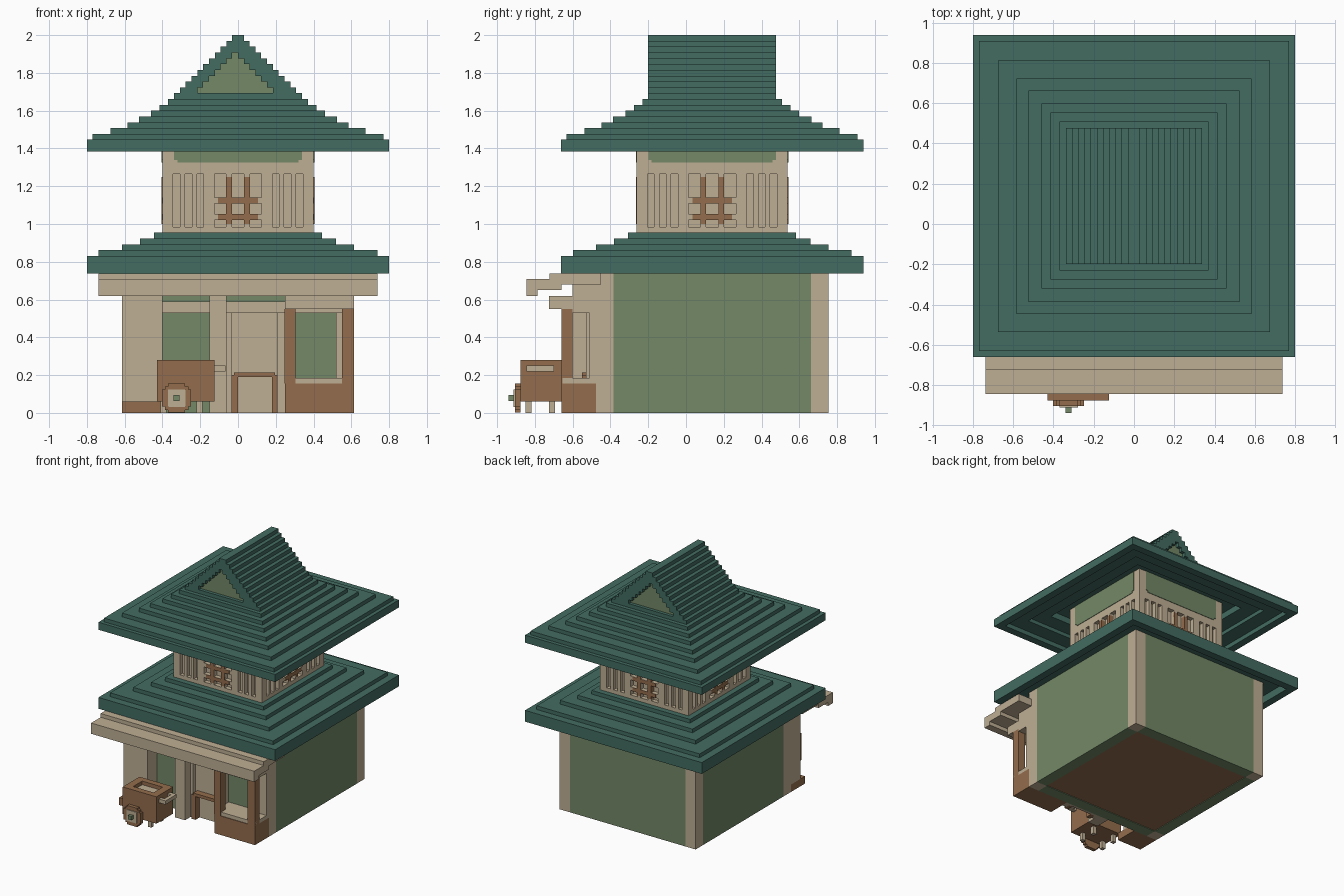
import bpy, bmesh, math
from mathutils import Matrix, Vector

cube = bpy.data.objects.get("Cube")
if cube:
    bpy.data.objects.remove(cube, do_unlink=True)

V = 2 / 65      # block size
CY = 0.1385     # depth centre of the house


def material(name, rgb):
    m = bpy.data.materials.new(name)
    lin = [((c / 255 + 0.055) / 1.055) ** 2.4 for c in rgb] + [1]
    m.use_nodes = True
    m.diffuse_color = lin
    bsdf = m.node_tree.nodes["Principled BSDF"]
    bsdf.inputs["Base Color"].default_value = lin
    bsdf.inputs["Roughness"].default_value = 0.9
    return m


TEAL = material("roof teal", (66, 108, 97))
TAN = material("plaster tan", (191, 175, 148))
GREEN = material("wall green", (115, 136, 103))
BROWN = material("wood brown", (148, 109, 77))


def finish(name, bm, mat):
    bmesh.ops.recalc_face_normals(bm, faces=bm.faces)
    me = bpy.data.meshes.new(name)
    bm.to_mesh(me)
    bm.free()
    me.materials.append(mat)
    ob = bpy.data.objects.new(name, me)
    bpy.context.collection.objects.link(ob)
    return ob


def boxes(name, mat, *extents):
    """One object from boxes given as x0, x1, y0, y1, z0, z1."""
    bm = bmesh.new()
    for x0, x1, y0, y1, z0, z1 in extents:
        mtx = Matrix.Translation(((x0 + x1) / 2, (y0 + y1) / 2, (z0 + z1) / 2)) \
            @ Matrix.Diagonal((x1 - x0, y1 - y0, z1 - z0, 1))
        bmesh.ops.create_cube(bm, size=1, matrix=mtx)
    return finish(name, bm, mat)


def four_sides(name, mat, extents):
    """Boxes laid out on the front side, repeated on all four sides."""
    bm = bmesh.new()
    for k in range(4):
        rot = Matrix.Translation((0, CY, 0)) @ Matrix.Rotation(k * math.pi / 2, 4, 'Z')
        for x0, x1, y0, y1, z0, z1 in extents:
            bmesh.ops.create_cube(bm, size=1, matrix=rot @ Matrix.Translation(
                ((x0 + x1) / 2, (y0 + y1) / 2, (z0 + z1) / 2))
                @ Matrix.Diagonal((x1 - x0, y1 - y0, z1 - z0, 1)))
    return finish(name, bm, mat)


def square_loft(name, mat, profile):
    """Square rings (half width, height) joined into a closed shell."""
    bm = bmesh.new()
    rings = [[bm.verts.new((sx * w, CY + sy * w, z))
              for sx, sy in ((-1, -1), (1, -1), (1, 1), (-1, 1))] for w, z in profile]
    for a, b in zip(rings, rings[1:]):
        for i in range(4):
            j = (i + 1) % 4
            bm.faces.new((a[i], a[j], b[j], b[i]))
    bm.faces.new(rings[0])
    bm.faces.new(rings[-1])
    return finish(name, bm, mat)


def roof(name, inner, widths, base, base_layers):
    prof, z = list(inner), base
    for i, w in enumerate(widths):
        prof.append((w, z))
        z += V * (base_layers if i == 0 else 1)
        prof.append((w, z))
    square_loft(name, TEAL, prof)


# Stepped roofs with hollow undersides
roof("lower_roof", [(.62, .85), (.62, .80), (.74, .80), (.74, 24 * V)],
     (.8, .738, .615, .52, .445), 24 * V, 3)
roof("upper_roof", [(.41, 1.5), (.5, 1.5), (.5, 1.45), (.62, 1.45), (.62, 1.42),
                    (.74, 1.42), (.74, 45 * V)],
     (.8, .77, .675, .585, .525, .46, .415, .37), 45 * V, 2)

# Gable with a recessed triangle at both ends
G = 11 * V
gable, tri = [], []
for i in range(11):
    w, z0, z1 = G - i * V, (54 + i) * V, (55 + i) * V
    if 1 <= i <= 7:
        h = (7.5 - i) * V
        lo, hi = -V / 2 - h, -V / 2 + h
        gable.append((-w, w, CY - G + V, CY + G - V, z0, z1))
        for s in (-1, 1):
            ya, yb = sorted((CY + s * G, CY + s * (G - V)))
            gable += [(-w, lo, ya, yb, z0, z1), (hi, w, ya, yb, z0, z1)]
            yc, yd = sorted((CY + s * (G - V), CY + s * (G - V + .004)))
            tri.append((lo, hi, yc, yd, z0, z1))
    else:
        gable.append((-w, w, CY - G, CY + G, z0, z1))
boxes("gable_roof", TEAL, *gable)
boxes("gable_panels", GREEN, *tri)

# Upper storey with cut slots and lattice windows on every side
upper = boxes("upper_walls", TAN, (-.4, .4, CY - .4, CY + .4, .93, 1.505))
cuts = [(s * x - .018, s * x + .018, -.43, -.365, .985, 1.265)
        for s in (-1, 1) for x in (.2, .262, .325)]
cuts += [(x0, x1, -.43, -.365, z0, z1)
         for x0, x1 in ((-.125, -.063), (-.033, .033), (.063, .125))
         for z0, z1 in ((.985, 1.022), (1.052, 1.108), (1.14, 1.265))]
cutter = four_sides("window_cutter", TAN, cuts)
cutter.hide_render = True
cutter.hide_viewport = True
mod = upper.modifiers.new("slots", 'BOOLEAN')
mod.object = cutter
mod.operation = 'DIFFERENCE'
mod.solver = 'EXACT'

lattice = [(s * .048 - .015, s * .048 + .015, -.404, -.37, 1.0, 1.25) for s in (-1, 1)]
lattice += [(-.105, .105, -.403, -.37, z - .015, z + .015) for z in (1.037, 1.124)]
four_sides("window_lattices", BROWN, lattice)
four_sides("upper_bands", GREEN, [(-.338, .338, -.404, -.398, 1.34, 1.5),
                                  (-.32, .32, -.404, -.398, 1.325, 1.34)])

# Ground storey: green walls, tan corner posts, brown floor
W, P = 20 * V, 3 * V
four_sides("ground_walls", GREEN, [(-W + P, W - P, -W, -W + P, 0, .85)])
posts = [(sx * (W - P / 2) - P / 2, sx * (W - P / 2) + P / 2,
          CY + sy * (W - P / 2) - P / 2, CY + sy * (W - P / 2) + P / 2, 0, .85)
         for sx in (-1, 1) for sy in (-1, 1)]
boxes("corner_posts", TAN, *posts)
boxes("floor", BROWN, (-W + P, W - P, CY - W + P, CY + W - P, .005, .04))

# Stepped awning over the shop front
F = CY - W
boxes("awning", TAN, (-.738, .738, -.845, -.785, .62, .708),
      (-.738, .738, -.785, -.66, .65, .708),
      (-.738, .738, -.722, -.45, .68, .739))

# Shop front: side panel, column, lintels
boxes("side_panel", TAN, (-W, -.4, -.6, F, .06, .70))
boxes("side_panel_base", BROWN, (-W, -.4, -.66, F, 0, .06))
boxes("front_column", TAN, (-.15, -.06, -.6, F, 0, .70))
boxes("lintels", TAN, (-.4, -.15, -.54, F, .53, .59), (-.06, .25, -.54, F, .53, .59),
      (.25, W, -.6, F, .53, .69), (.25, W, -.725, -.6, .55, .62))

# Door with frame and low arched board
boxes("door", TAN, (-.06, .25, -.497, F, 0, .53), (-.06, -.035, -.53, -.49, 0, .53),
      (.21, .25, -.53, -.49, 0, .53))
boxes("arch_board", BROWN, (-.035, 0, -.55, -.49, 0, .2), (.18, .21, -.55, -.49, 0, .2),
      (-.02, .195, -.55, -.49, .19, .215))

# Serving counter with window posts
boxes("counter", BROWN, (.25, W, -.66, F, 0, .155))
boxes("counter_top", TAN, (.25, W, -.655, F, .155, .185))
boxes("counter_posts", BROWN, (.245, .305, -.66, -.6, .155, .55),
      (.55, W, -.66, -.6, .155, .55))
boxes("window_frame", TAN, (.52, .55, -.51, F, .185, .53), (.55, W, -.51, F, .185, .53))

# Cart: open box, filling, legs, handle
X0, X1, Y0, Y1 = -.43, -.125, -.877, -.66
boxes("cart_box", BROWN, (X0, X1, Y0, Y1, .06, .22),
      (X0, X1, Y0, Y0 + .05, .22, .28), (X0, X1, Y1 - .05, Y1, .22, .28),
      (X0, X0 + .06, Y0 + .05, Y1 - .05, .22, .28),
      (X1 - .06, X1, Y0 + .05, Y1 - .05, .22, .28))
boxes("cart_filling", TAN, (X0 + .06, X1 - .06, Y0 + .05, Y1 - .05, .22, .25))
boxes("cart_legs", TAN, *[(x, x + V, y, y + V, 0, .06)
                          for x in (-.22, -.41) for y in (-.85, -.725)])
boxes("cart_handle", TAN, (X1, -.065, -.845, -.815, .22, .25),
      (X1, -.065, -.73, -.70, .22, .25), (-.095, -.065, -.845, -.70, .22, .25))

# Cart wheel with hub and axle tip
WX, WZ = -.325, .078
boxes("cart_wheel", BROWN, (WX - .077, WX + .077, -.905, -.875, WZ - .045, WZ + .045),
      (WX - .045, WX + .045, -.905, -.875, WZ - .077, WZ + .077),
      (WX - .062, WX + .062, -.904, -.875, WZ - .062, WZ + .062))
boxes("wheel_hub", TAN, (WX - .046, WX + .046, -.912, -.9, WZ - .046, WZ + .046))
boxes("axle_tip", GREEN, (WX - V / 2, WX + V / 2, -.9385, -.9, WZ - V / 2, WZ + V / 2))
